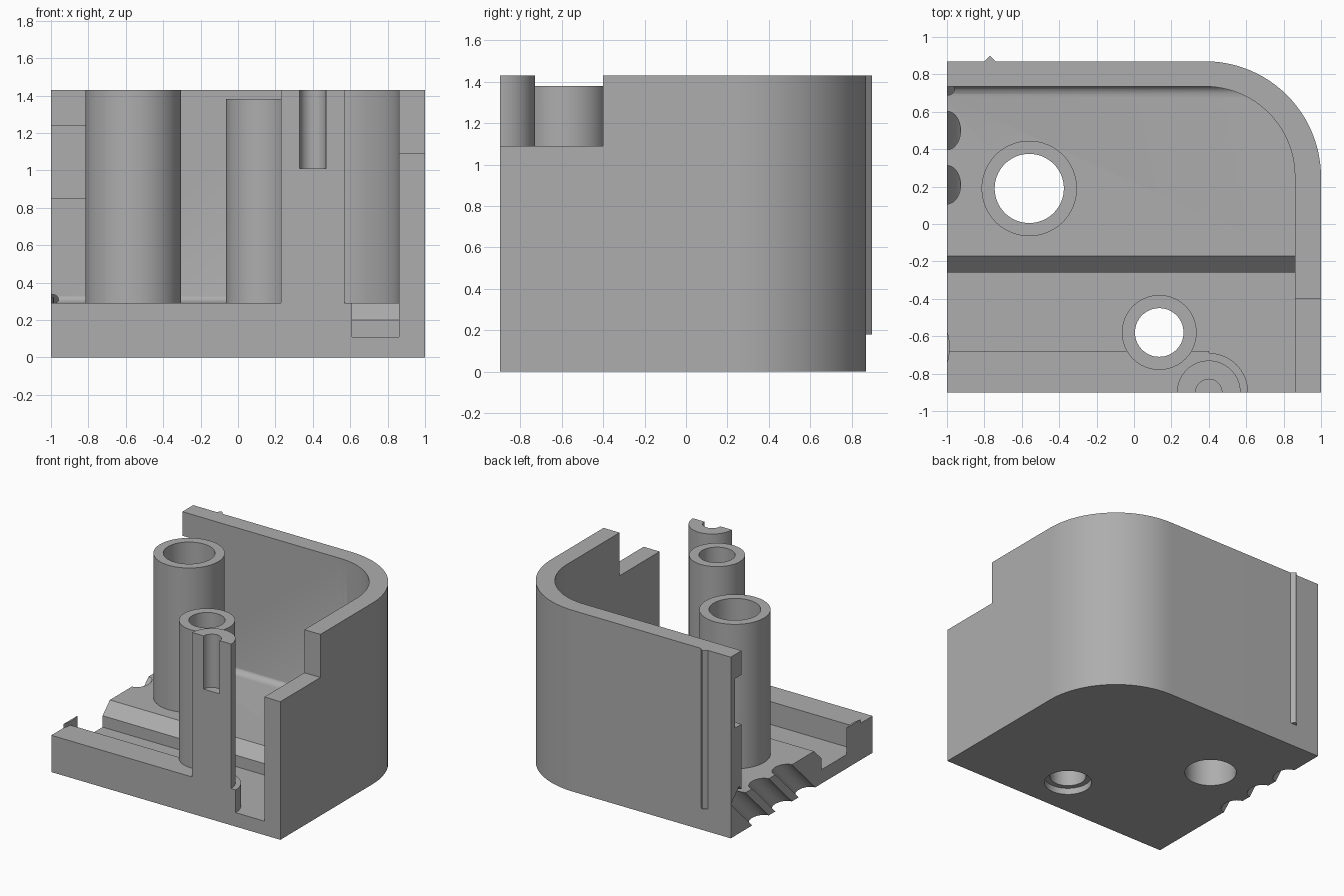
import bpy, bmesh, math
from mathutils import Matrix, Vector

cube = bpy.data.objects.get("Cube")
if cube:
    bpy.data.objects.remove(cube, do_unlink=True)

grey = bpy.data.materials.new("plain_grey")
grey.use_nodes = True
grey.diffuse_color = (0.42, 0.42, 0.42, 1)
grey.node_tree.nodes["Principled BSDF"].inputs["Base Color"].default_value = (0.42, 0.42, 0.42, 1)

FRONT, BACK, TOP, FLOOR, LOW = -0.9, 0.87, 1.43, 0.29, 0.11


def finish(name, bm):
    bmesh.ops.recalc_face_normals(bm, faces=bm.faces)
    mesh = bpy.data.meshes.new(name)
    bm.to_mesh(mesh)
    bm.free()
    mesh.materials.append(grey)
    ob = bpy.data.objects.new(name, mesh)
    bpy.context.collection.objects.link(ob)
    return ob


def prism(name, pts, lo, hi, axis="z"):
    """Extrude a closed profile along z (points are x,y) or x (points are y,z)."""
    bm = bmesh.new()
    if axis == "z":
        verts = [bm.verts.new((a, b, lo)) for a, b in pts]
        step = Vector((0, 0, hi - lo))
    else:
        verts = [bm.verts.new((lo, a, b)) for a, b in pts]
        step = Vector((hi - lo, 0, 0))
    face = bm.faces.new(verts)
    ext = bmesh.ops.extrude_face_region(bm, geom=[face], use_keep_orig=True)
    moved = [g for g in ext["geom"] if isinstance(g, bmesh.types.BMVert)]
    bmesh.ops.translate(bm, verts=moved, vec=step)
    return finish(name, bm)


def box(name, x0, x1, y0, y1, z0, z1):
    return prism(name, [(x0, y0), (x1, y0), (x1, y1), (x0, y1)], z0, z1)


def cylinder(name, x, y, r, z0, z1, n=64):
    pts = [(x + r * math.cos(math.tau * i / n), y + r * math.sin(math.tau * i / n)) for i in range(n)]
    return prism(name, pts, z0, z1)


def combine(target, tool, operation):
    mod = target.modifiers.new("combine", "BOOLEAN")
    mod.operation, mod.solver, mod.object = operation, "EXACT", tool
    bpy.context.view_layer.objects.active = target
    bpy.ops.object.modifier_apply(modifier=mod.name)
    bpy.data.objects.remove(tool, do_unlink=True)


def add(tool):
    combine(housing, tool, "UNION")


def cut(tool):
    combine(housing, tool, "DIFFERENCE")


def rounded_outline(left, right, front, back, r, n=24):
    """Rectangle with one rounded corner at the back."""
    cx, cy = right - r, back - r
    arc = [(cx + r * math.cos(math.pi / 2 * i / n), cy + r * math.sin(math.pi / 2 * i / n))
           for i in range(n + 1)]
    return [(left, front), (right, front)] + arc + [(left, back)]


# Outer shell and cavity
housing = prism("housing", rounded_outline(-1, 1, FRONT, BACK, 0.62), 0, TOP)
cut(prism("cavity", rounded_outline(-1.2, 0.86, -1.2, 0.735, 0.48), FLOOR, 2))

# Sunken floor channel with a bevelled rear edge, open at the front right
cut(prism("channel", [(-0.68, LOW), (-0.26, LOW), (-0.26, 0.2), (-0.15, 0.31), (-0.68, 0.31)],
          -1.2, 0.86, "x"))
cut(box("front_gap", 0.4, 0.86, -1.2, -0.6, LOW, 0.4))

# Fillet along the foot of the back wall
fr = 0.06
fillet = [(0.68 + fr * math.sin(math.pi / 2 * i / 6), FLOOR + fr * (1 - math.cos(math.pi / 2 * i / 6)))
          for i in range(7)]
add(prism("foot_fillet", fillet + [(0.78, FLOOR + fr), (0.78, 0.2), (0.68, 0.2)], -1, 0.59, "x"))

# Posts
add(cylinder("split_post_base", 0.4, FRONT, 0.21, 0.05, FLOOR))
add(cylinder("split_post", 0.4, FRONT, 0.17, 0.05, TOP))
add(cylinder("large_post", -0.56, 0.19, 0.255, 0.05, TOP))
add(cylinder("small_post", 0.135, -0.58, 0.2, 0.05, 1.38))
add(cylinder("edge_sliver", -1.2625, -0.66, 0.2775, 0.05, 0.32, 128))
cut(box("front_trim", -2, 2, -2, FRONT, -1, 3))
cut(box("side_trim", -2, -1, -2, 2, -1, 3))

# Bores
cut(cylinder("large_bore", -0.56, 0.19, 0.185, -1, 2))
cut(cylinder("small_bore", 0.135, -0.58, 0.13, -1, 2))
cut(cylinder("counterbore", 0.135, -0.58, 0.17, -1, 0.05))
cut(cylinder("split_groove", 0.4, FRONT, 0.07, 1.01, 2))

# Step in the side wall and recess inside the back wall
cut(box("wall_step", 0.7, 1.2, -1.2, -0.4, 1.09, 2))
# keep the recess shallow so that the outer skin stays
cut(box("wall_recess", -1.2, -0.74, 0.6, 0.82, 0.85, 1.24))

# Slanted grooves across the open edge of the floor
for y in (0.79, 0.5, 0.21):
    top = 0.04 if y > 0.7 else 0.2
    groove = cylinder("slanted_groove", 0, 0, 0.073, -0.7, top, 32)
    groove.data.transform(Matrix.Translation((-1, y, FLOOR)) @ Matrix.Rotation(math.radians(-45), 4, "X"))
    cut(groove)

# Snap rib on the back
add(prism("snap_rib", [(-0.8, BACK), (-0.8, 0.84), (-0.74, 0.84), (-0.74, BACK), (-0.77, 0.9)], 0.18, TOP))

bpy.ops.object.select_all(action="DESELECT")
housing.select_set(True)
bpy.context.view_layer.objects.active = housing
bpy.ops.object.shade_smooth_by_angle(angle=math.radians(30))
